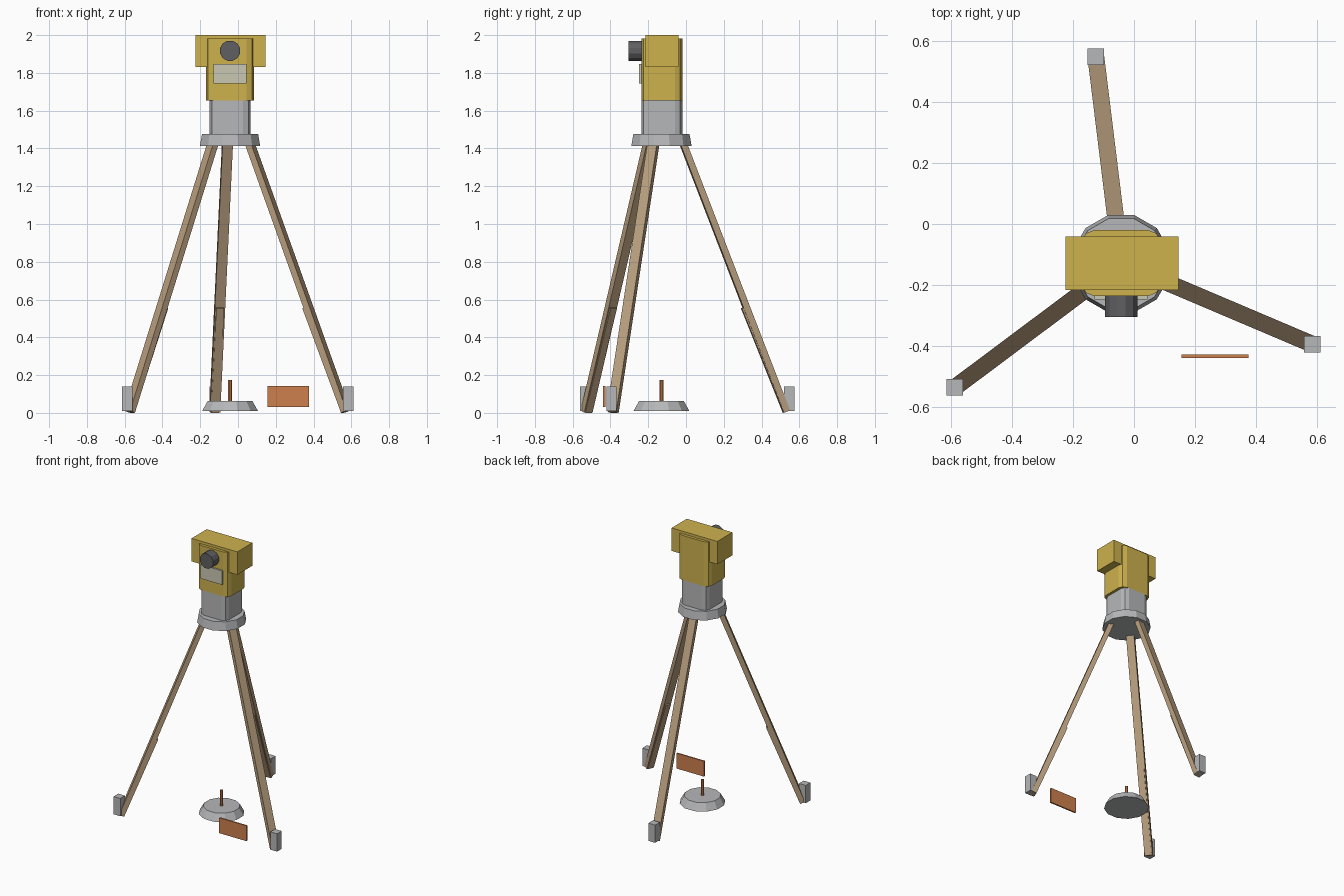
import bpy
import bmesh
from math import pi, cos, sin, radians
from mathutils import Vector, Matrix

cube = bpy.data.objects.get("Cube")
if cube:
    bpy.data.objects.remove(cube, do_unlink=True)

CX, CY = -0.042, -0.128  # vertical axis of the instrument


def material(name, rgb):
    m = bpy.data.materials.new(name)
    m.use_nodes = True
    m.diffuse_color = (*rgb, 1)
    m.node_tree.nodes["Principled BSDF"].inputs["Base Color"].default_value = (*rgb, 1)
    return m


yellow = material("yellow paint", (0.61, 0.445, 0.076))
grey = material("grey metal", (0.47, 0.475, 0.485))
wood = material("wood", (0.468, 0.337, 0.205))
copper = material("copper", (0.61, 0.216, 0.076))
dark = material("dark lens", (0.115, 0.115, 0.122))
pale = material("pale panel", (0.59, 0.578, 0.456))


def finish(name, bm, mat):
    bmesh.ops.recalc_face_normals(bm, faces=bm.faces)
    me = bpy.data.meshes.new(name)
    bm.to_mesh(me)
    bm.free()
    me.materials.append(mat)
    ob = bpy.data.objects.new(name, me)
    bpy.context.collection.objects.link(ob)
    return ob


def box(name, mat, centre, size, matrix=Matrix(), round_corner=0):
    """Box, optionally with rounded upright edges."""
    bm = bmesh.new()
    bmesh.ops.create_cube(bm, size=1)
    bmesh.ops.scale(bm, vec=size, verts=bm.verts)
    if round_corner:
        upright = [e for e in bm.edges
                   if abs(e.verts[0].co.z - e.verts[1].co.z) > 0.01]
        bmesh.ops.bevel(bm, geom=upright, offset=round_corner, segments=2,
                        profile=0.5, affect='EDGES')
    bm.transform(Matrix.Translation(centre) @ matrix)
    return finish(name, bm, mat)


def cone(name, mat, centre, r_low, r_high, depth, sides=12, matrix=Matrix()):
    bm = bmesh.new()
    bmesh.ops.create_cone(bm, cap_ends=True, segments=sides, radius1=r_low,
                          radius2=r_high, depth=depth)
    spin = Matrix.Rotation(pi / sides, 4, 'Z')
    bm.transform(Matrix.Translation(centre) @ matrix @ spin)
    return finish(name, bm, mat)


def beam(name, mat, angle, start, end, width, thick):
    """Rectangular bar between two (radius, height) points in a radial plane."""
    out = Vector((cos(angle), sin(angle), 0))
    side = Vector((-sin(angle), cos(angle), 0))
    axis = Vector((CX, CY, 0))
    a = axis + out * start[0] + Vector((0, 0, start[1]))
    b = axis + out * end[0] + Vector((0, 0, end[1]))
    along = (a - b).normalized()
    frame = Matrix((side, along.cross(side), along)).transposed().to_4x4()
    return box(name, mat, (a + b) / 2, (width, thick, (a - b).length), frame)


# Instrument head
box("instrument_body", yellow, (CX, CY, 1.818), (0.256, 0.217, 0.326), round_corner=0.04)
box("top_housing", yellow, (CX + 0.002, CY, 1.916), (0.37, 0.175, 0.168))
cone("objective_lens", dark, (CX, -0.253, 1.917), 0.055, 0.055, 0.104, 12,
     Matrix.Rotation(pi / 2, 4, 'X'))
box("control_panel", pale, (CX, -0.24, 1.795), (0.174, 0.016, 0.102))

# Neck and tripod plate
box("neck", grey, (CX, CY, 1.565), (0.217, 0.217, 0.185), round_corner=0.04)
cone("tripod_plate", grey, (CX, CY - 0.002, 1.445), 0.165, 0.154, 0.062)

# Tripod legs, each with a lower extension and a foot
for label, degrees in (("right", 216.8), ("left", 337.0), ("back", 97.0)):
    ang = radians(degrees)
    beam(label + "_leg", wood, ang, (0.11, 1.435), (0.665, 0.007), 0.055, 0.034)
    beam(label + "_leg_extension", wood, ang, (0.44, 0.56), (0.663, 0.007), 0.042, 0.034)
    box(label + "_foot", grey,
        (CX + 0.68 * cos(ang), CY + 0.68 * sin(ang), 0.075), (0.054, 0.054, 0.13))

# Ground marker below the instrument
cone("marker_base", grey, (CX, CY - 0.002, 0.036), 0.153, 0.123, 0.052)
cone("marker_rod", copper, (CX, CY - 0.002, 0.115), 0.011, 0.011, 0.12, 8)

# Small sign plate
box("sign_plate", copper, (0.265, -0.433, 0.086), (0.22, 0.011, 0.112))
